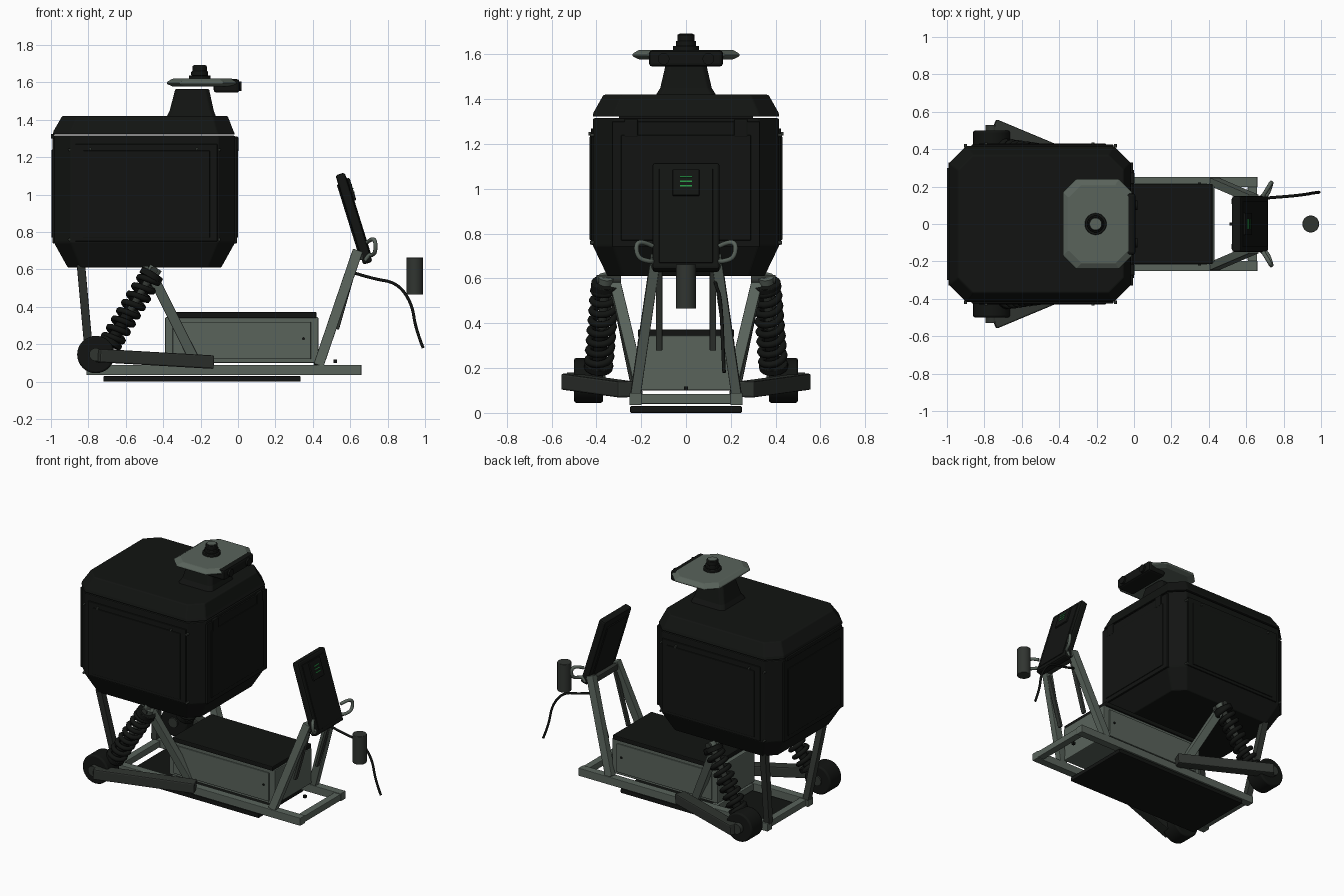
import bpy, bmesh, math
from mathutils import Vector, Matrix

if "Cube" in bpy.data.objects:
    bpy.data.objects.remove(bpy.data.objects["Cube"])

def mat(name, r, g, b):
    m = bpy.data.materials.new(name)
    m.diffuse_color = (r, g, b, 1)
    m.use_nodes = True
    m.node_tree.nodes["Principled BSDF"].inputs["Base Color"].default_value = m.diffuse_color
    return m

BLACK = mat("black", .006, .007, .006)
DARK = mat("dark_grey", .03, .035, .03)
FRAME = mat("green_grey", .10, .125, .105)
GREEN = mat("green_light", .02, .3, .06)

def finish(name, bm, m, bevel=0, smooth=False):
    bmesh.ops.recalc_face_normals(bm, faces=bm.faces)
    me = bpy.data.meshes.new(name)
    bm.to_mesh(me)
    bm.free()
    ob = bpy.data.objects.new(name, me)
    bpy.context.collection.objects.link(ob)
    me.materials.append(m)
    if bevel:
        b = ob.modifiers.new("bevel", 'BEVEL')
        b.width, b.segments = bevel, 2
    if smooth:
        bpy.context.view_layer.objects.active = ob
        ob.select_set(True)
        bpy.ops.object.shade_smooth_by_angle(angle=math.radians(35))
        ob.select_set(False)
    return ob

def box(name, x0, x1, y0, y1, z0, z1, m, bevel=0):
    bm = bmesh.new()
    bmesh.ops.create_cube(bm, size=1, matrix=Matrix.Translation(((x0+x1)/2, (y0+y1)/2, (z0+z1)/2))
                          @ Matrix.Diagonal((x1-x0, y1-y0, z1-z0, 1)))
    return finish(name, bm, m, bevel)

def along(p, q):
    # frame whose z axis runs from p to q, x axis kept sideways in world y where possible
    d = (q - p).normalized()
    side = Vector((0, 1, 0)) if abs(d.y) < .9 else Vector((1, 0, 0))
    u = (side - d * side.dot(d)).normalized()
    v = d.cross(u)
    M = Matrix((u, v, d)).transposed().to_4x4()
    M.translation = (p + q) / 2
    return M

def beam(name, p, q, wy, wt, m, bevel=.004):
    p, q = Vector(p), Vector(q)
    bm = bmesh.new()
    bmesh.ops.create_cube(bm, size=1, matrix=along(p, q) @ Matrix.Diagonal((wy, wt, (q-p).length, 1)))
    return finish(name, bm, m, bevel)

def rod(name, p, q, r, m, r2=None, n=32, bevel=0):
    p, q = Vector(p), Vector(q)
    bm = bmesh.new()
    bmesh.ops.create_cone(bm, cap_ends=True, segments=n, radius1=r, radius2=r if r2 is None else r2,
                          depth=(q-p).length, matrix=along(p, q))
    return finish(name, bm, m, bevel, True)

def loft(name, rings, m):
    # rings of chamfered rectangles: x0, x1, half width in y, chamfer, z
    bm = bmesh.new()
    loops = []
    for x0, x1, h, c, z in rings:
        pts = [(x0+c, -h), (x1-c, -h), (x1, -h+c), (x1, h-c), (x1-c, h), (x0+c, h), (x0, h-c), (x0, -h+c)]
        loops.append([bm.verts.new((x, y, z)) for x, y in pts])
    for a, b in zip(loops, loops[1:]):
        for i in range(8):
            j = (i+1) % 8
            bm.faces.new((a[i], a[j], b[j], b[i]))
    bm.faces.new(loops[0])
    bm.faces.new(loops[-1])
    return finish(name, bm, m, .006)

def tube(name, pts, r, m, spline='NURBS'):
    cu = bpy.data.curves.new(name, 'CURVE')
    cu.dimensions = '3D'
    cu.bevel_depth, cu.bevel_resolution, cu.use_fill_caps = r, 2, True
    s = cu.splines.new(spline)
    s.points.add(len(pts)-1)
    for p, c in zip(s.points, pts):
        p.co = (*c, 1)
    if spline == 'NURBS':
        s.use_endpoint_u, s.order_u, s.resolution_u = True, 3, 8
    ob = bpy.data.objects.new(name, cu)
    bpy.context.collection.objects.link(ob)
    cu.materials.append(m)

# cargo box: body and lid
loft("cargo_body", [(-.91, -.09, .35, .07, .61), (-.985, -.015, .415, .09, .745), (-.985, -.015, .415, .09, 1.315)], BLACK)
loft("cargo_lid", [(-.99, -.015, .418, .09, 1.322), (-.985, -.025, .412, .09, 1.342), (-.94, -.055, .368, .08, 1.42)], BLACK)
# recessed-look panels on the four walls
for s in (-1, 1):
    ya, yb, yc = s*.41, s*.424, s*.43
    box("side_panel", -.87, -.11, min(ya, yb), max(ya, yb), .75, 1.27, BLACK, .004)
    box("side_panel_face", -.83, -.15, min(ya, yc), max(ya, yc), .77, 1.235, BLACK, .004)
    for x in (-.79, -.22):
        rod("panel_bolt", (x, s*.425, 1.245), (x, s*.436, 1.245), .008, DARK, n=12)
    box("front_latch", -.03, .002, s*.245-.03, s*.245+.03, 1.23, 1.31, BLACK, .005)
    for z in (1.24, .76):
        for x in (-.9, -.1):
            rod("corner_bolt", (x, s*.41, z), (x, s*.428, z), .008, DARK, n=12)
for n, xa, xb, xc in (("end_panel", -.03, -.005, 0), ("rear_panel", -.98, -.993, -.998)):
    box(n, min(xa, xb), max(xa, xb), -.33, .33, .74, 1.3, BLACK, .004)
    box(n + "_face", min(xa, xc), max(xa, xc), -.29, .29, .77, 1.24, BLACK, .004)
box("rear_hinge", -1, -.98, -.3, .3, 1.3, 1.325, BLACK, .004)

# sensor mast: neck, plate, camera bar, puck
loft("mast_neck", [(-.385, -.115, .14, .02, 1.41), (-.365, -.13, .115, .02, 1.45), (-.335, -.155, .088, .02, 1.565)], BLACK)
loft("sensor_plate", [(-.35, -.03, .21, .07, 1.578), (-.38, -.01, .24, .07, 1.592), (-.38, -.01, .24, .07, 1.602),
                      (-.35, -.03, .21, .07, 1.62)], FRAME)
box("camera_bar", -.13, .008, -.165, .165, 1.545, 1.618, BLACK, .015)
for s in (-1, 1):
    rod("camera_lens", (0, s*.1, 1.58), (.02, s*.1, 1.58), .026, BLACK)
for r, z0, z1 in ((.058, 1.615, 1.638), (.045, 1.635, 1.66), (.038, 1.655, 1.69)):
    rod("sensor_puck", (-.205, 0, z0), (-.205, 0, z1), r, BLACK, bevel=.004)
rod("puck_cap", (-.205, 0, 1.685), (-.205, 0, 1.693), .03, FRAME)

# battery case and belly plate
box("battery_case", -.39, .43, -.205, .205, .1, .345, FRAME, .006)
box("battery_lid", -.36, .42, -.215, .215, .34, .372, BLACK, .006)
box("belly_plate", -.72, .335, -.25, .25, 0, .03, BLACK, .006)
for s in (-1, 1):
    y = s*.212
    box("case_side_panel", -.35, .39, y-.005, y+.005, .12, .32, FRAME, .004)
    rod("case_bolt", (.35, s*.21, .23), (.35, s*.222, .23), .008, BLACK, n=12)

# chassis cross members
for x in (-.77, -.36, .633):
    box("cross_member", x-.025, x+.025, -.2, .2, .04, .085, FRAME, .004)

# parts repeated on both sides
for s in (-1, 1):
    beam("bottom_rail", (-.81, s*.225, .062), (.66, s*.225, .062), .055, .055, FRAME)
    beam("front_post", (.43, s*.225, .085), (.64, s*.135, .7), .045, .055, FRAME)
    beam("front_brace", (.53, s*.12, .28), (.63, s*.12, .63), .03, .02, DARK)
    beam("middle_post", (-.23, s*.205, .11), (-.49, s*.33, .63), .05, .055, FRAME)
    beam("rear_post", (-.79, s*.215, .08), (-.84, s*.33, .63), .045, .045, DARK)
    beam("swing_arm", (-.14, s*.27, .105), (-.75, s*.525, .14), .075, .072, DARK, .008)
    # hub wheel
    rod("hub_wheel", (-.76, s*.37, .145), (-.76, s*.5, .145), .1, BLACK, bevel=.01)
    rod("wheel_axle", (-.76, s*.36, .145), (-.76, s*.53, .145), .035, DARK)
    # shock absorber: coil spring round a damper
    a, b = Vector((-.68, s*.39, .21)), Vector((-.465, s*.36, .565))
    M, L, turns = along(a, b), (b-a).length, 8
    pts = [M @ Vector((.052*math.cos(t), .052*math.sin(t), L*(i/(turns*14) - .5)))
           for i in range(turns*14+1) for t in [i*math.tau/14]]
    tube("coil_spring", pts, .016, BLACK, 'POLY')
    d = (b-a).normalized()
    rod("damper_rod", a - d*.06, b + d*.05, .02, DARK)
    rod("damper_body", a, a + d*.2, .03, BLACK)
    rod("spring_top_cap", b - d*.015, b + d*.02, .064, BLACK, bevel=.004)
    rod("spring_top_collar", b + d*.02, b + d*.05, .035, FRAME)
    rod("spring_bottom_cap", a - d*.015, a + d*.015, .064, BLACK, bevel=.004)
    rod("spring_mount", (-.45, s*.29, .595), (-.45, s*.4, .595), .02, DARK)
    # cable hook beside the screen
    tube("side_hook", [(.68, s*.145, .65), (.70, s*.15, .68), (.715, s*.16, .675), (.735, s*.215, .69),
                       (.735, s*.225, .755), (.715, s*.19, .765), (.69, s*.15, .745)], .011, FRAME)

# tilted screen console, modelled flat then leaned back
T = Matrix.Translation((.62, 0, .872)) @ Matrix.Rotation(math.radians(-17.3), 4, 'Y')
def console(name, x0, x1, y0, y1, z0, z1, m, bevel):
    box(name, x0, x1, y0, y1, z0, z1, m, bevel).matrix_world = T
console("console_body", -.026, .026, -.15, .15, -.25, .25, BLACK, .012)
console("console_bezel", .02, .031, -.12, .12, -.22, .22, BLACK, .003)
console("screen", .02, .042, -.06, .06, .09, .215, BLACK, .006)
console("console_back", -.034, -.02, -.11, .11, -.2, .2, BLACK, .006)
for z in (.134, .156, .178):
    console("status_light", .04, .045, -.026, .026, z-.003, z+.003, GREEN, 0)
box("console_mount", .61, .67, -.15, .15, .65, .69, DARK, .005)

# free-hanging canister and trailing cable
rod("canister", (.945, 0, .465), (.945, 0, .663), .045, DARK, bevel=.003)
tube("trailing_cable", [(.61, .13, .585), (.72, .14, .55), (.85, .15, .53), (.93, .16, .42), (.95, .165, .28), (.99, .17, .18)],
     .008, BLACK)
box("small_stud", .51, .528, -.009, .009, .1, .118, BLACK)
